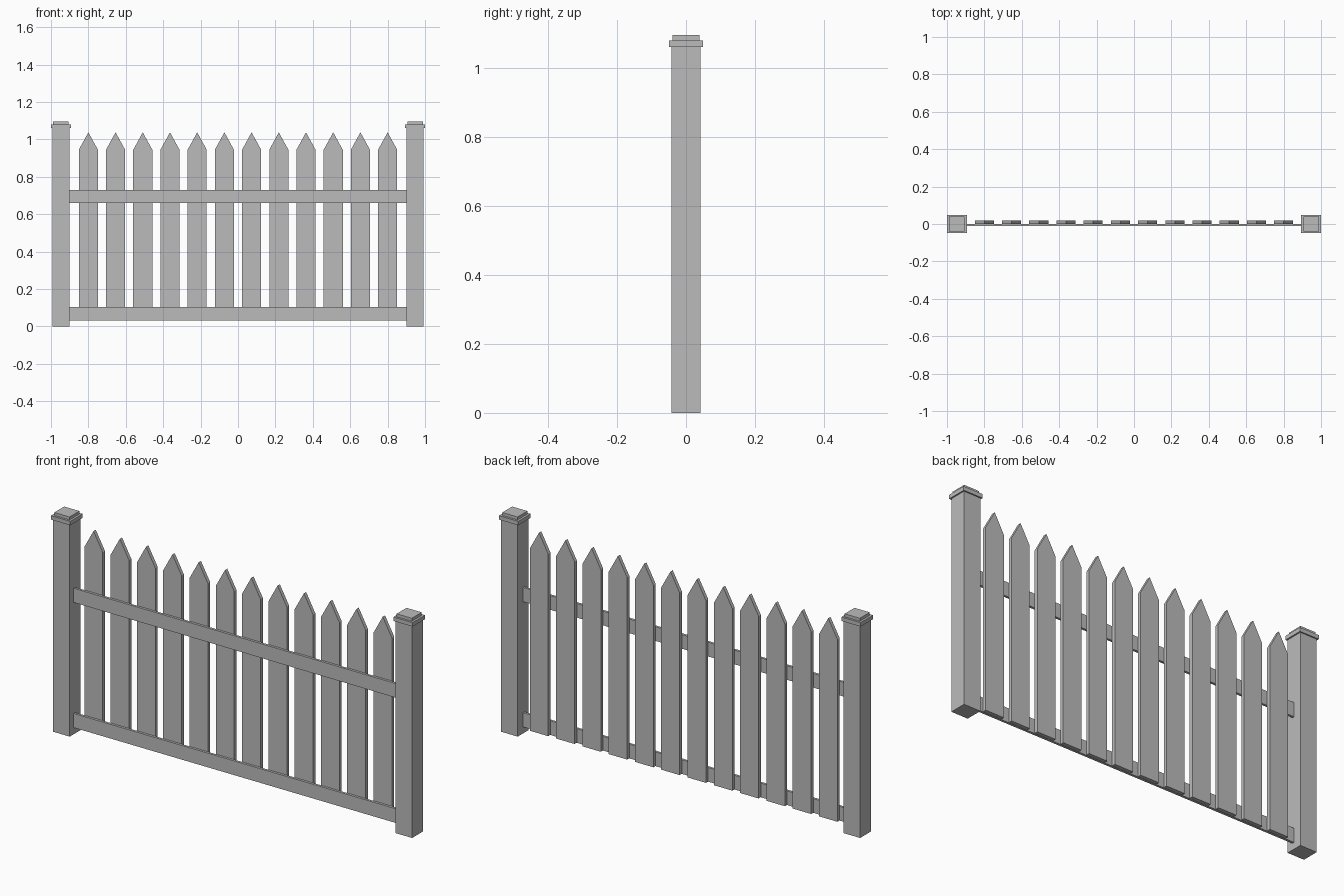
import bpy

if "Cube" in bpy.data.objects:
    bpy.data.objects.remove(bpy.data.objects["Cube"])

# Single flat grey for the whole fence
grey = bpy.data.materials.new("fence grey")
grey.diffuse_color = (0.5, 0.5, 0.5, 1.0)
grey.use_nodes = True
grey.node_tree.nodes["Principled BSDF"].inputs["Base Color"].default_value = grey.diffuse_color


def extrude_profile(name, points, y0, y1):
    """Extrude a closed XZ outline from y0 to y1."""
    n = len(points)
    verts = [(x, y, z) for y in (y0, y1) for x, z in points]
    faces = [tuple(range(n)), tuple(range(2 * n - 1, n - 1, -1))]
    faces += [(i, i + n, (i + 1) % n + n, (i + 1) % n) for i in range(n)]
    mesh = bpy.data.meshes.new(name)
    mesh.from_pydata(verts, [], faces)
    mesh.materials.append(grey)
    obj = bpy.data.objects.new(name, mesh)
    bpy.context.collection.objects.link(obj)
    return obj


def box(name, x0, x1, y0, y1, z0, z1):
    return extrude_profile(name, [(x0, z0), (x1, z0), (x1, z1), (x0, z1)], y0, y1)


# End posts with two-step caps
for side, cx in (("left", -0.947), ("right", 0.947)):
    for part, hx, hy, z0, z1 in (
        ("post", 0.046, 0.0425, 0.0, 1.061),
        ("cap_plate", 0.053, 0.049, 1.061, 1.081),
        ("cap_top", 0.042, 0.039, 1.081, 1.096),
    ):
        box(f"{side}_{part}", cx - hx, cx + hx, -hy, hy, z0, z1)

# Horizontal rails
for name, z0, z1 in (("lower_rail", 0.033, 0.104), ("upper_rail", 0.659, 0.73)):
    box(name, -0.903, 0.903, -0.011, 0.001, z0, z1)

# Pointed pickets on the back of the rails
COUNT, HALF = 12, 0.051
for i in range(COUNT):
    cx = -0.8 + 1.6 * i / (COUNT - 1)
    outline = [(cx - HALF, 0.034), (cx + HALF, 0.034), (cx + HALF, 0.945),
               (cx, 1.038), (cx - HALF, 0.945)]
    extrude_profile(f"picket_{i + 1}", outline, 0.001, 0.019)
